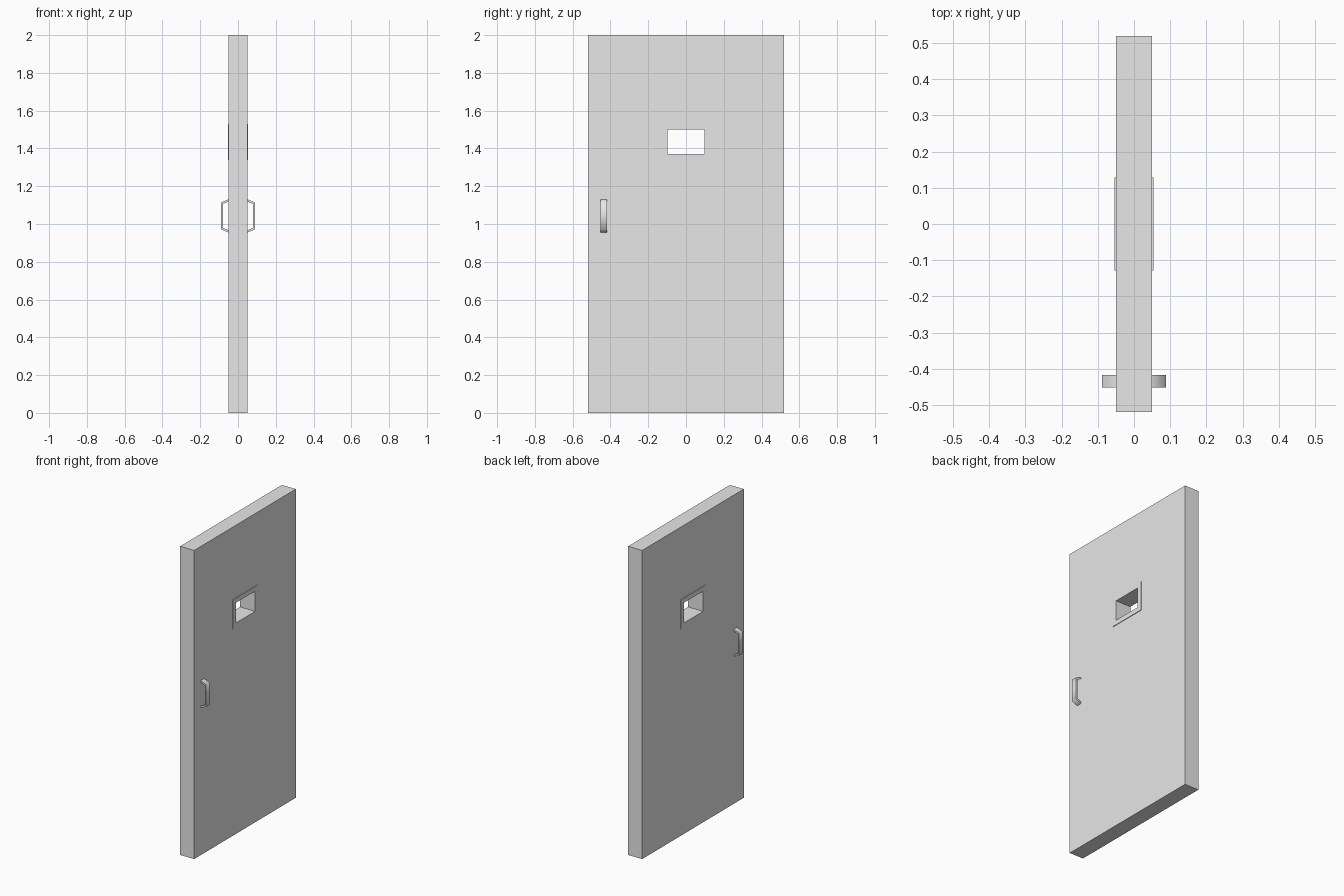
import bpy, bmesh, math

cube = bpy.data.objects.get("Cube")
if cube:
    bpy.data.objects.remove(cube, do_unlink=True)

grey = bpy.data.materials.new("light_grey")
grey.use_nodes = True
grey.diffuse_color = (0.8, 0.8, 0.8, 1)
grey.node_tree.nodes["Principled BSDF"].inputs["Base Color"].default_value = grey.diffuse_color


def finish(name, bm):
    bmesh.ops.recalc_face_normals(bm, faces=bm.faces)
    mesh = bpy.data.meshes.new(name)
    bm.to_mesh(mesh)
    bm.free()
    mesh.materials.append(grey)
    obj = bpy.data.objects.new(name, mesh)
    bpy.context.collection.objects.link(obj)
    return obj


def pierced_slab(name, x0, x1, outer, inner):
    """Slab across x with a rectangular hole; rectangles are (half width, z low, z high)."""
    bm = bmesh.new()
    loops = []
    for x, (w, lo, hi) in ((x0, outer), (x1, outer), (x1, inner), (x0, inner)):
        corners = ((-w, lo), (w, lo), (w, hi), (-w, hi))
        loops.append([bm.verts.new((x, y, z)) for y, z in corners])
    for k in range(4):
        a, b = loops[k], loops[(k + 1) % 4]
        for i in range(4):
            j = (i + 1) % 4
            bm.faces.new((a[i], a[j], b[j], b[i]))
    return finish(name, bm)


def pull_handle(name, side):
    """Bent strip handle: closed ring of outer and inner profile, given width in y."""
    middle, half_width = 1.043, 0.0175
    upper_outer = [(0.049, 0.088), (0.089, 0.072)]
    upper_inner = [(0.079, 0.064), (0.049, 0.076)]
    # mirror the upper half of the profile downwards
    outer = upper_outer + [(x, -z) for x, z in reversed(upper_outer)]
    inner = [(x, -z) for x, z in reversed(upper_inner)] + upper_inner
    inner.sort(key=lambda p: -p[1])
    inner = [upper_inner[1], upper_inner[0]] + [(x, -z) for x, z in upper_inner]
    bm = bmesh.new()
    rows = []
    for po, pi in zip(outer, inner):
        rows.append([bm.verts.new((side * x, -0.435 + s * half_width, middle + z))
                     for (x, z), s in ((po, -1), (po, 1), (pi, 1), (pi, -1))])
    for a, b in zip(rows, rows[1:]):
        for i in range(4):
            j = (i + 1) % 4
            bm.faces.new((a[i], a[j], b[j], b[i]))
    bm.faces.new(rows[0])
    bm.faces.new(rows[-1])
    obj = finish(name, bm)
    bpy.ops.object.select_all(action='DESELECT')
    obj.select_set(True)
    bpy.context.view_layer.objects.active = obj
    bpy.ops.object.shade_smooth_by_angle(angle=math.radians(80))


# Door leaf with its viewing hole
opening = (0.098, 1.37, 1.5)
pierced_slab("door_leaf", -0.05, 0.05, (0.52, 0, 2), opening)

# Window trim and handle on both faces
for side, label in ((1, "left"), (-1, "right")):
    pierced_slab(label + "_window_trim", side * 0.05, side * 0.054, (0.128, 1.34, 1.53), opening)
    pull_handle(label + "_handle", side)
